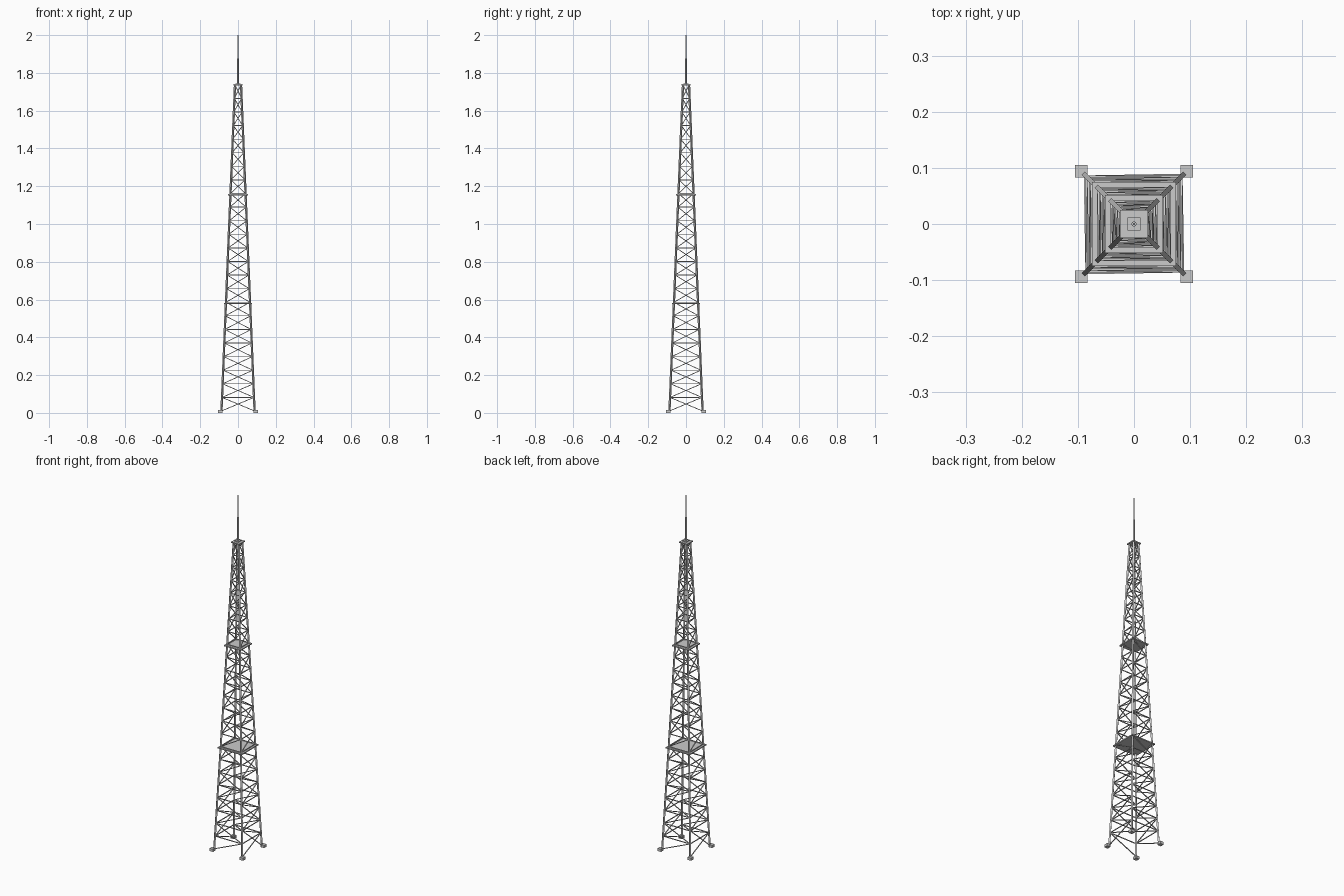
import bpy, bmesh, math
from mathutils import Vector, Matrix

if "Cube" in bpy.data.objects:
    bpy.data.objects.remove(bpy.data.objects["Cube"])

Z0, Z1, BAYS = 0.01, 1.737, 24


def half(z):
    # half width of the tower at a height
    return 0.088 + (0.016 - 0.088) * z / Z1


def finish(bm, name):
    me = bpy.data.meshes.new(name)
    bm.to_mesh(me)
    bm.free()
    ob = bpy.data.objects.new(name, me)
    bpy.context.collection.objects.link(ob)
    return ob


def bar(bm, a, b, r, sides):
    a, b = Vector(a), Vector(b)
    d = b - a
    rot = d.to_track_quat('Z', 'Y').to_matrix().to_4x4()
    spin = Matrix.Rotation(math.pi / sides, 4, 'Z')
    bmesh.ops.create_cone(bm, cap_ends=True, segments=sides, radius1=r,
                          radius2=r, depth=d.length,
                          matrix=Matrix.Translation((a + b) / 2) @ rot @ spin)


def square_bar(bm, a, b, width):
    bar(bm, a, b, width / math.sqrt(2), 4)


def box(bm, center, size):
    bmesh.ops.create_cube(bm, size=1, matrix=Matrix.Translation(center)
                          @ Matrix.Diagonal((*size, 1)))


CORNERS = [(-1, -1), (1, -1), (1, 1), (-1, 1)]


def corner(i, z):
    x, y = CORNERS[i % 4]
    return (x * half(z), y * half(z), z)


# footings and legs
bm = bmesh.new()
for x, y in CORNERS:
    box(bm, (x * 0.094, y * 0.094, 0.0075), (0.022, 0.022, 0.015))
finish(bm, "footings")

bm = bmesh.new()
for i in range(4):
    square_bar(bm, corner(i, 0.004), corner(i, Z1), 0.0085)
finish(bm, "corner_legs")

# lattice: a horizontal and one zigzag diagonal per bay on every face
levels = [Z0 + (Z1 - Z0) * k / BAYS for k in range(BAYS + 1)]
rings, braces = bmesh.new(), bmesh.new()
for k in range(BAYS):
    lo, hi = levels[k], levels[k + 1]
    for i in range(4):
        square_bar(rings, corner(i, hi), corner(i + 1, hi), 0.004)
        a, b = (i, i + 1) if k % 2 == 0 else (i + 1, i)
        square_bar(braces, corner(a, lo), corner(b, hi), 0.004)
finish(rings, "horizontal_struts")
finish(braces, "diagonal_braces")

# platforms, slightly wider than the tower
for name, z, h in (("lower_platform", 0.58, 0.075),
                   ("middle_platform", 1.155, 0.052),
                   ("top_platform", Z1, 0.025)):
    bm = bmesh.new()
    box(bm, (0, 0, z), (2 * h, 2 * h, 0.006))
    finish(bm, name)

# antenna with its mount
bm = bmesh.new()
box(bm, (0, 0, Z1 + 0.005), (0.024, 0.024, 0.006))
finish(bm, "antenna_mount")
bm = bmesh.new()
bar(bm, (0, 0, Z1), (0, 0, 1.875), 0.0045, 12)
finish(bm, "antenna_base")
bm = bmesh.new()
bar(bm, (0, 0, 1.87), (0, 0, 2.0), 0.0022, 12)
finish(bm, "antenna_tip")
